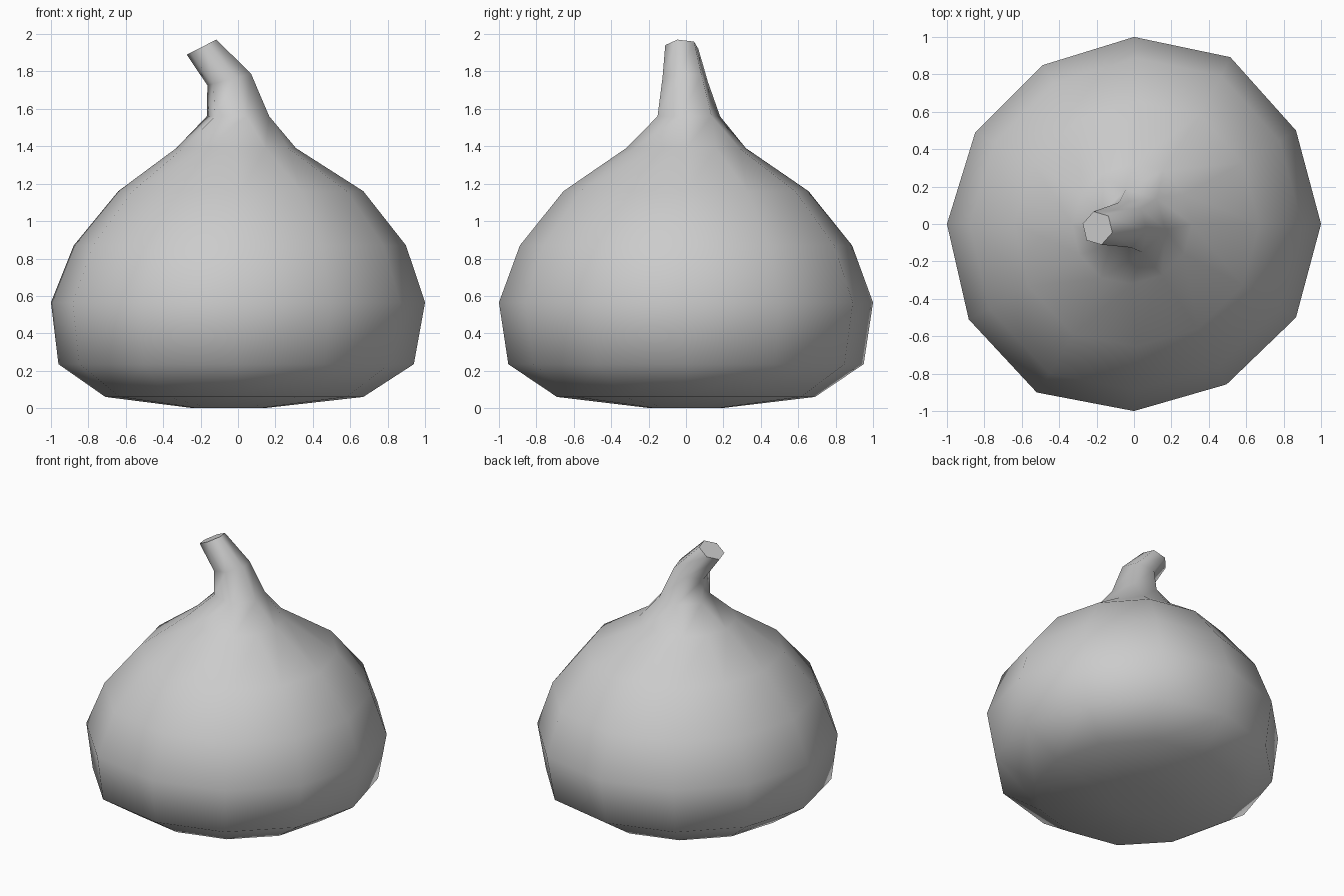
import bpy, bmesh, math
from mathutils import Matrix, Vector

cube = bpy.data.objects.get("Cube")
if cube:
    bpy.data.objects.remove(cube)

SIDES, STEM_SIDES = 12, 6
# Hand-shaped wobble of the bulb, one factor per side
WOBBLE = [1, 1, 1.03, 1, 0.98, 0.98, 1, 1.02, 1.04, 1, 0.99, 1]
# Bulb profile: radius, height, x shift
BULB = [(0.19, 0.0, -0.05), (0.69, 0.06, -0.02), (0.95, 0.235, -0.01), (1.0, 0.565, 0),
        (0.888, 0.87, 0.01), (0.655, 1.16, 0.015), (0.32, 1.39, -0.01)]
# Stem sections: radius, centre, lean towards -x in degrees
STEM = [(0.173, (0, 0.015, 1.56), 0),
        (0.125, (-0.047, -0.005, 1.757), 15),
        (0.092, (-0.195, -0.022, 1.93), 27)]

bm = bmesh.new()


def ring(count, radius, centre, lean=0, phase=0, wobble=None):
    turn = Matrix.Rotation(math.radians(-lean), 3, 'Y')
    verts = []
    for i in range(count):
        a = math.tau * i / count + math.radians(phase)
        r = radius * (wobble[i] if wobble else 1)
        offset = turn @ Vector((r * math.cos(a), r * math.sin(a), 0))
        verts.append(bm.verts.new(Vector(centre) + offset))
    return verts


def skin(low, high):
    n = len(low)
    for i in range(n):
        j = (i + 1) % n
        bm.faces.new((low[i], low[j], high[j], high[i]))


# Bulb
bulb = [ring(SIDES, r, (x, 0, z), wobble=WOBBLE) for r, z, x in BULB]
for low, high in zip(bulb, bulb[1:]):
    skin(low, high)
bm.faces.new(bulb[0][::-1])

# Bent stem
stem = [ring(STEM_SIDES, r, c, lean, phase=-15) for r, c, lean in STEM]
for low, high in zip(stem, stem[1:]):
    skin(low, high)
bm.faces.new(stem[-1])

# Shoulder joining the bulb to the stem with half as many sides
wide, narrow = bulb[-1], stem[0]
for j in range(STEM_SIDES):
    a, b, c = (wide[(2 * j + k - 1) % SIDES] for k in range(3))
    p, q = narrow[j], narrow[(j + 1) % STEM_SIDES]
    bm.faces.new((a, b, p))
    bm.faces.new((b, c, q, p))

bmesh.ops.recalc_face_normals(bm, faces=bm.faces)
mesh = bpy.data.meshes.new("bulb_with_stem")
bm.to_mesh(mesh)
bm.free()
body = bpy.data.objects.new("bulb_with_stem", mesh)
bpy.context.collection.objects.link(body)

# Plain grey skin
colour = (0.6, 0.6, 0.6, 1)
skin_mat = bpy.data.materials.new("plain_grey")
skin_mat.use_nodes = True
skin_mat.diffuse_color = colour
skin_mat.node_tree.nodes["Principled BSDF"].inputs["Base Color"].default_value = colour
mesh.materials.append(skin_mat)

# Smooth shading with a crisp stem tip
bpy.ops.object.select_all(action='DESELECT')
body.select_set(True)
bpy.context.view_layer.objects.active = body
bpy.ops.object.shade_smooth_by_angle(angle=math.radians(70))
